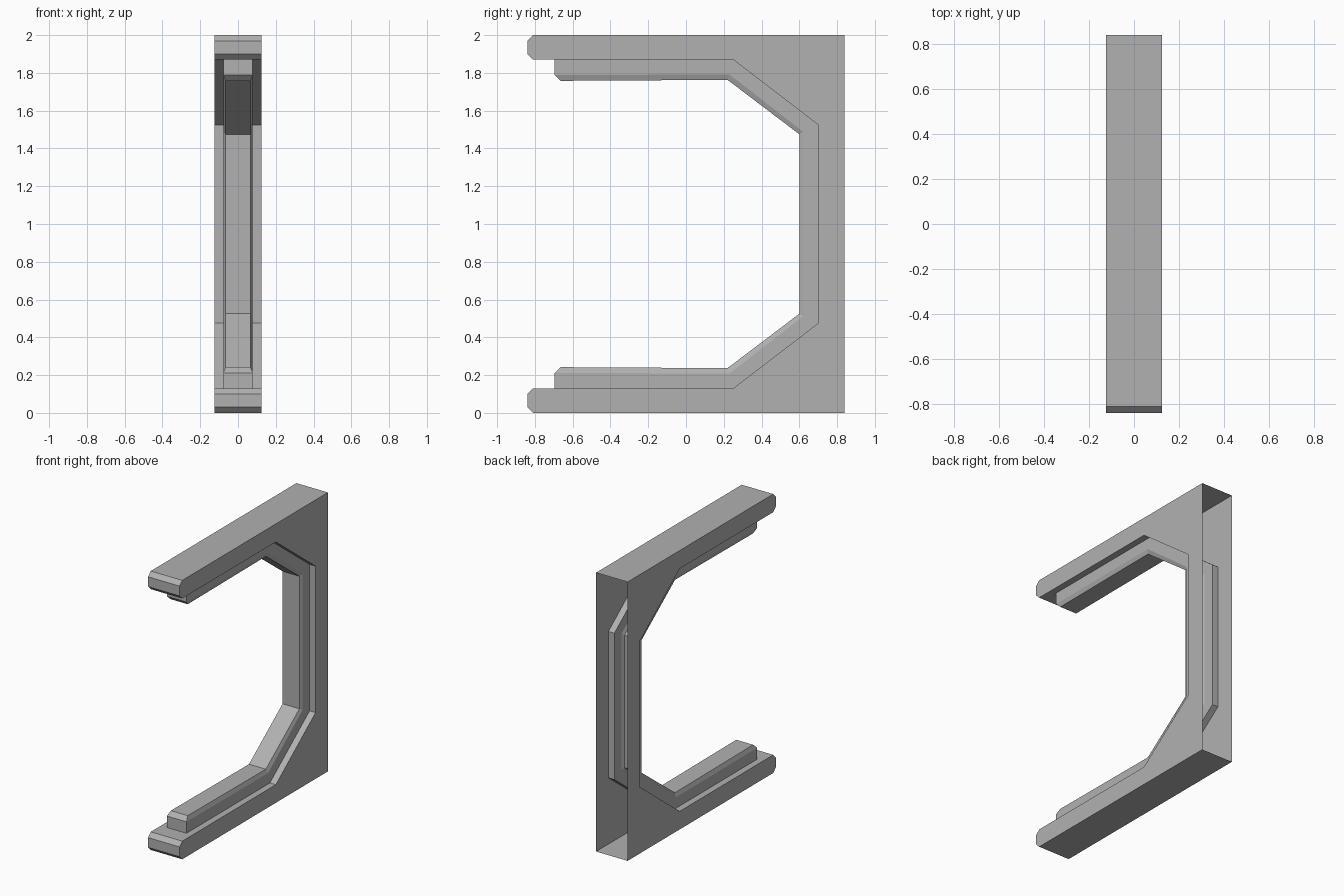
import bpy, bmesh

if "Cube" in bpy.data.objects:
    bpy.data.objects.remove(bpy.data.objects["Cube"])

W, LIP_W, LIP_TOP_W = 0.125, 0.078, 0.067   # half widths

grey = bpy.data.materials.new("dark_grey")
grey.diffuse_color = (0.44, 0.44, 0.44, 1)
grey.use_nodes = True
grey.node_tree.nodes["Principled BSDF"].inputs["Base Color"].default_value = grey.diffuse_color


def full(half):
    """Extend a lower (y, z) path with its reflection about z = 1."""
    return half + [(y, 2 - z) for y, z in reversed(half)]


class Builder:
    def __init__(self):
        self.bm = bmesh.new()

    def face(self, pts):
        self.bm.faces.new([self.bm.verts.new(p) for p in pts])

    def strip(self, a, xa, b, xb):
        """Quads joining path a at x = xa with path b at x = xb."""
        for i in range(len(a) - 1):
            self.face([(xa, *a[i]), (xa, *a[i + 1]), (xb, *b[i + 1]), (xb, *b[i])])

    def finish(self, name):
        bmesh.ops.remove_doubles(self.bm, verts=self.bm.verts, dist=1e-5)
        bmesh.ops.recalc_face_normals(self.bm, faces=self.bm.faces)
        mesh = bpy.data.meshes.new(name)
        self.bm.to_mesh(mesh)
        self.bm.free()
        mesh.materials.append(grey)
        obj = bpy.data.objects.new(name, mesh)
        bpy.context.collection.objects.link(obj)
        return obj


# Frame: C-shaped shell, open at the back and under the lip
arm = [(0.84, 0), (-0.81, 0), (-0.84, 0.03), (-0.84, 0.10), (-0.81, 0.13)]
ledge = [(-0.695, 0.13), (0.25, 0.13), (0.70, 0.475)]
frame = Builder()
for s in (-1, 1):
    frame.face([(s * W, y, z) for y, z in full(arm + ledge)])
    frame.strip(full(ledge), s * W, full(ledge), s * LIP_W)
for flip in (False, True):
    def side(path):
        return [(y, 2 - z) for y, z in path] if flip else path
    frame.strip(side(arm), -W, side(arm), W)
    (y0, z0), (y1, z1) = side([arm[-1], ledge[0]])
    frame.face([(-W, y0, z0), (W, y0, z0), (W, y1, z1), (LIP_W, y1, z1),
                (-LIP_W, y1, z1), (-W, y1, z1)])
frame.finish("outer_frame")

# Raised inner lip: hollow channel with bevelled edges
base = full(ledge)
mid = full([(-0.695, 0.212), (0.23, 0.208), (0.62, 0.512)])
top = full([(-0.665, 0.242), (0.22, 0.237), (0.60, 0.525)])
lip = Builder()
for s in (-1, 1):
    lip.strip(base, s * LIP_W, mid, s * LIP_W)
    lip.strip(mid, s * LIP_W, top, s * LIP_TOP_W)
lip.strip(top, -LIP_TOP_W, top, LIP_TOP_W)
for i in (0, -1):
    b, m, t = base[i], mid[i], top[i]
    lip.face([(-LIP_W, *b), (LIP_W, *b), (LIP_W, *m), (-LIP_W, *m)])
    lip.face([(-LIP_W, *m), (LIP_W, *m), (LIP_TOP_W, *t), (-LIP_TOP_W, *t)])
lip.finish("inner_lip")
